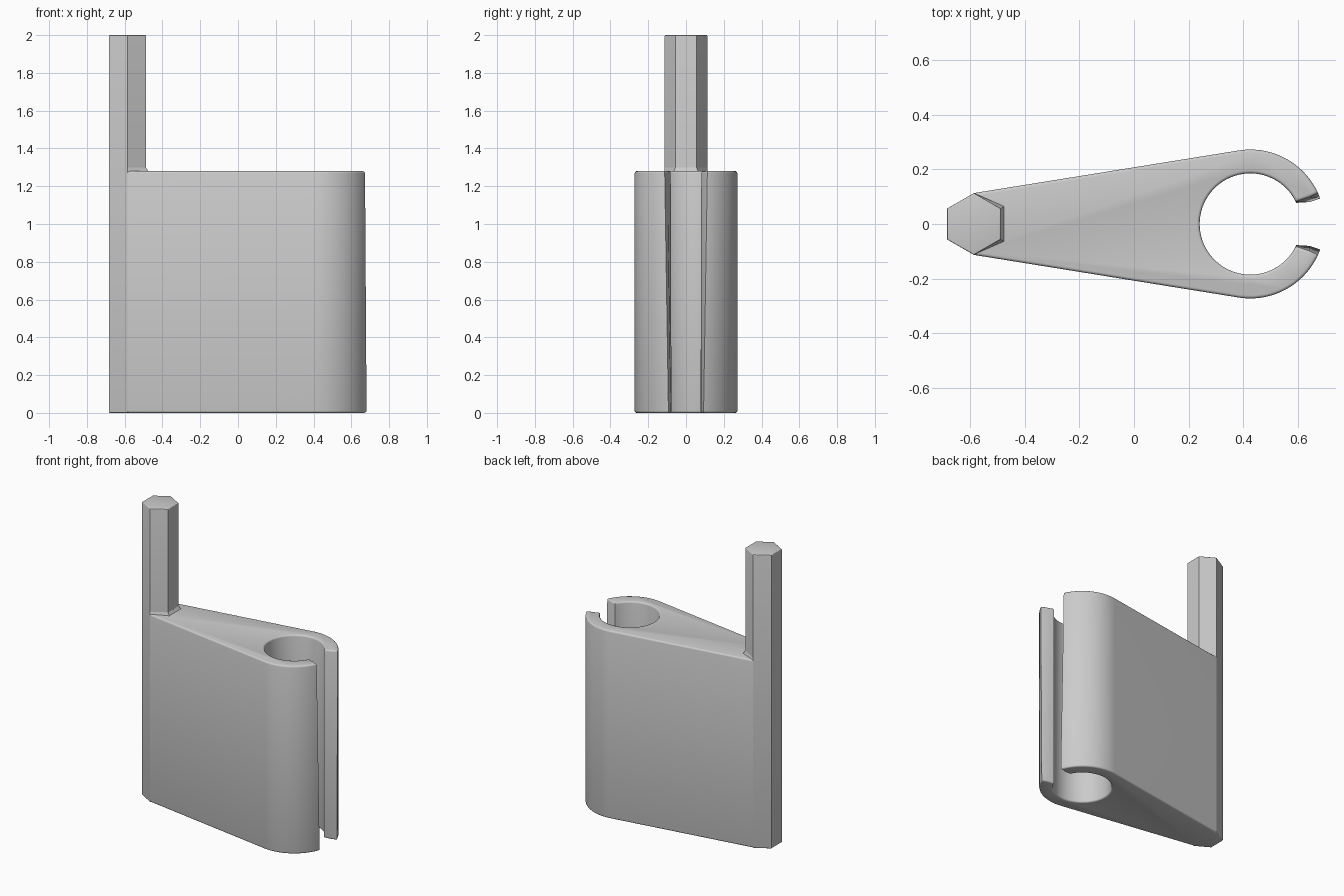
import bpy
import bmesh
from math import asin, atan2, acos, cos, sin, pi, hypot, radians

cube = bpy.data.objects.get("Cube")
if cube:
    bpy.data.objects.remove(cube, do_unlink=True)

BODY_TOP = 1.28
POLE_X, POLE_R = -0.585, 0.113
RING_X, RING_R, BORE_R = 0.425, 0.272, 0.185

grey = bpy.data.materials.new("plain grey")
grey.use_nodes = True
grey.diffuse_color = (0.6, 0.6, 0.6, 1)
grey.node_tree.nodes["Principled BSDF"].inputs["Base Color"].default_value = (0.6, 0.6, 0.6, 1)


def arc(radius, start, end, steps):
    angles = [start + (end - start) * i / steps for i in range(steps + 1)]
    return [(RING_X + radius * cos(a), radius * sin(a)) for a in angles]


def loft(name, low, high, z0, z1, bevel=0.0, rims=(), skip_x=None):
    """Join two matching outlines into a solid and round the chosen rims."""
    bm = bmesh.new()
    bottom = [bm.verts.new((x, y, z0)) for x, y in low]
    top = [bm.verts.new((x, y, z1)) for x, y in high]
    count = len(low)
    for i in range(count):
        j = (i + 1) % count
        bm.faces.new((bottom[i], bottom[j], top[j], top[i]))
    bm.faces.new(bottom)
    bm.faces.new(top)
    bmesh.ops.recalc_face_normals(bm, faces=bm.faces)
    if bevel:
        edges = []
        for e in bm.edges:
            a, b = (v.co for v in e.verts)
            on_rim = a.z == b.z and any(abs(a.z - z) < 1e-4 for z in rims)
            skipped = skip_x is not None and max(a.x, b.x) < skip_x
            if on_rim and not skipped:
                edges.append(e)
        bmesh.ops.bevel(bm, geom=edges, offset=bevel, offset_type='OFFSET',
                        segments=3, profile=0.5, affect='EDGES')
    mesh = bpy.data.meshes.new(name)
    bm.to_mesh(mesh)
    bm.free()
    obj = bpy.data.objects.new(name, mesh)
    bpy.context.collection.objects.link(obj)
    mesh.materials.append(grey)
    bpy.ops.object.select_all(action='DESELECT')
    obj.select_set(True)
    bpy.context.view_layer.objects.active = obj
    bpy.ops.object.shade_smooth_by_angle(angle=radians(35))
    return obj


def clip_outline(lip_in, lip_mid, lip_out):
    """Tapered arm ending in an open ring; lip values are slot half widths."""
    # The straight side leaves the pole corner and touches the ring
    dx, dy = POLE_X - RING_X, POLE_R
    tangent = atan2(dy, dx) - acos(RING_R / hypot(dx, dy))
    outer = arc(RING_R, tangent, asin(lip_out / RING_R), 28)
    bore = arc(BORE_R, asin(lip_in / BORE_R), pi, 32)
    half = [(POLE_X, POLE_R)] + outer + [(0.642, lip_mid)] + bore
    return half + [(x, -y) for x, y in reversed(half[:-1])]


# Clip body, with a slot that flares towards the top
loft("clip_body", clip_outline(0.077, 0.08, 0.093), clip_outline(0.081, 0.098, 0.113),
     0, BODY_TOP, 0.011, (0, BODY_TOP), POLE_X + 0.01)

# Hexagonal pole running the full height
hexagon = [(POLE_X + POLE_R * cos(pi / 6 + i * pi / 3),
            POLE_R * sin(pi / 6 + i * pi / 3)) for i in range(6)]
loft("hex_pole", hexagon, hexagon, 0, 2, 0.005, (0, 2))

# Small sloped fillet where the pole leaves the body
foot = [(POLE_X, -POLE_R), (-0.473, -0.064), (-0.473, 0.064), (POLE_X, POLE_R)]
neck = [(POLE_X, -POLE_R), (-0.487, -0.0565), (-0.487, 0.0565), (POLE_X, POLE_R)]
loft("pole_fillet", foot, neck, BODY_TOP - 0.002, BODY_TOP + 0.018)
